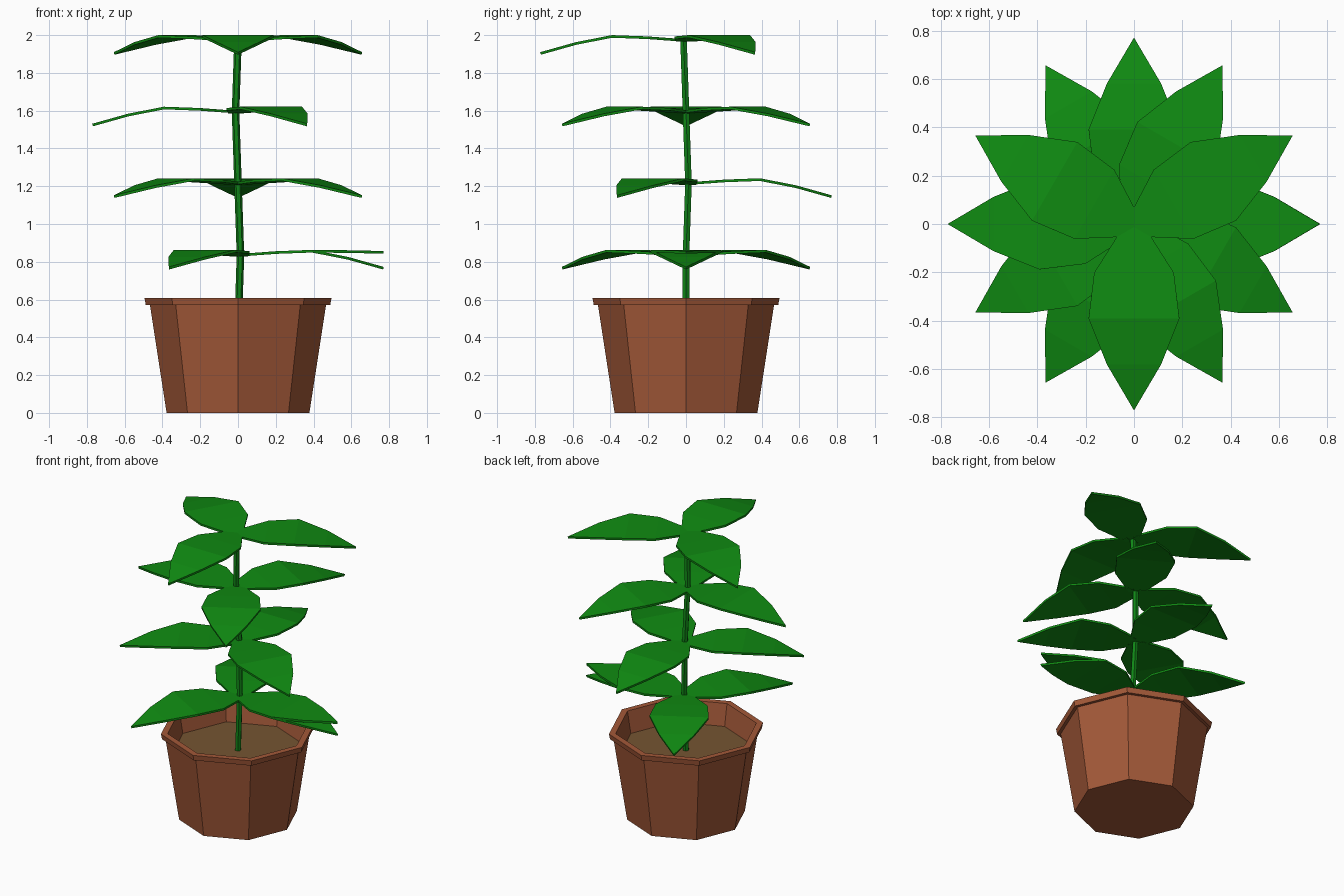
import bpy, bmesh
from math import cos, sin, pi, radians
from mathutils import Vector, Matrix

if "Cube" in bpy.data.objects:
    bpy.data.objects.remove(bpy.data.objects["Cube"])


def material(name, rgb):
    m = bpy.data.materials.new(name)
    m.diffuse_color = (*rgb, 1)
    m.use_nodes = True
    m.node_tree.nodes["Principled BSDF"].inputs["Base Color"].default_value = m.diffuse_color
    return m


def add_object(name, bm, mat):
    bmesh.ops.recalc_face_normals(bm, faces=bm.faces)
    me = bpy.data.meshes.new(name)
    bm.to_mesh(me)
    bm.free()
    me.materials.append(mat)
    ob = bpy.data.objects.new(name, me)
    bpy.context.collection.objects.link(ob)
    return ob


def rings(name, sections, sides, mat):
    """Loft rings given as (x, y, z, radius), capped at both ends."""
    bm = bmesh.new()
    loops = [[bm.verts.new((x + r * cos(2 * pi * i / sides), y + r * sin(2 * pi * i / sides), z))
              for i in range(sides)] for x, y, z, r in sections]
    for a, b in zip(loops, loops[1:]):
        for i in range(sides):
            j = (i + 1) % sides
            bm.faces.new((a[i], a[j], b[j], b[i]))
    bm.faces.new(loops[0])
    bm.faces.new(loops[-1])
    return add_object(name, bm, mat)


terracotta = material("terracotta", (0.37, 0.10, 0.04))
soil_mat = material("soil", (0.178, 0.089, 0.031))
green = material("leaf_green", (0.005, 0.258, 0.006))
stem_green = material("stem_green", (0.005, 0.24, 0.008))

# Octagonal pot with a lip and a hollow top
pot = [(0.378, 0), (0.466, 0.57), (0.488, 0.57), (0.495, 0.607), (0.452, 0.607), (0.42, 0.42)]
rings("pot", [(0, 0, z, r) for r, z in pot], 8, terracotta)
rings("soil", [(0, 0, 0.43, 0.42), (0, 0, 0.457, 0.426)], 8, soil_mat)

# Zigzag stem, each node stepping a quarter turn
OFFSET = 0.013
nodes = [Vector((OFFSET * cos(i * pi / 2), OFFSET * sin(i * pi / 2), 0.835 + 0.379 * i))
         for i in range(4)]
rings("stem", [(0, 0, 0.44, 0.02)] + [(*n, 0.02) for n in nodes], 6, stem_green)

# Leaves: half widths and arched heights at even steps along the length
LENGTH = 0.757
WIDTHS = [0.045, 0.165, 0.188, 0.112, 0]
ARCH = [0.0, 0.014, 0.021, -0.016, -0.069]
FLAT = [0.0, 0.014, 0.021, 0.019, 0.015]


def leaf(name, node, degrees, heights):
    bm = bmesh.new()
    pairs = []
    for k, (w, h) in enumerate(zip(WIDTHS, heights)):
        s = LENGTH * k / 4
        pairs.append([bm.verts.new((s, y, h)) for y in ([w, -w] if w else [0])])
    for a, b in zip(pairs, pairs[1:]):
        bm.faces.new(a[::-1] + b)
    bm.transform(Matrix.Translation(node) @ Matrix.Rotation(radians(degrees), 4, 'Z'))
    ob = add_object(name, bm, green)
    if ob.data.polygons[0].normal.z < 0:
        ob.data.flip_normals()
    solid = ob.modifiers.new("thickness", 'SOLIDIFY')
    solid.thickness = 0.014
    solid.offset = 0


for i, n in enumerate(nodes):
    for j in range(3):
        leaf(f"leaf_{i}_{j}", n, 90 * i + 120 * j, ARCH)
# One extra, flatter leaf on the lowest whorl
leaf("leaf_flat", nodes[0], 0, FLAT)
